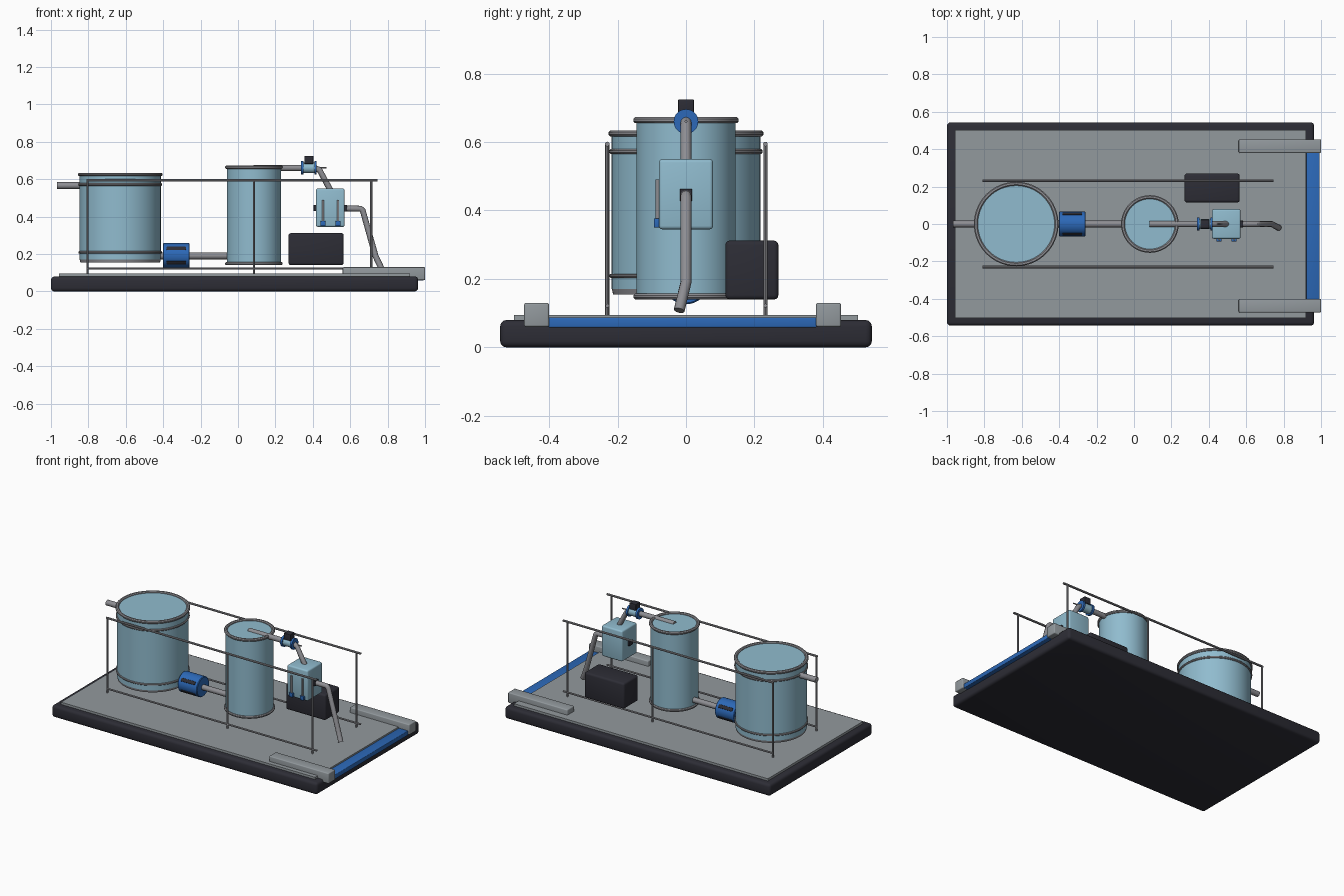
import bpy, bmesh, math
from mathutils import Vector

if "Cube" in bpy.data.objects:
    bpy.data.objects.remove(bpy.data.objects["Cube"])


def material(name, rgb):
    m = bpy.data.materials.new(name)
    m.diffuse_color = (*rgb, 1)
    m.use_nodes = True
    m.node_tree.nodes["Principled BSDF"].inputs["Base Color"].default_value = m.diffuse_color
    return m


DARK = material("charcoal", (0.026, 0.026, 0.036))
GREY = material("steel grey", (0.29, 0.32, 0.34))
PIPE = material("pipe grey", (0.27, 0.27, 0.29))
PALE = material("pale blue", (0.28, 0.50, 0.62))
BLUE = material("strong blue", (0.025, 0.14, 0.48))


def finish(bm, name, mat, smooth=True):
    bmesh.ops.recalc_face_normals(bm, faces=bm.faces)
    me = bpy.data.meshes.new(name)
    bm.to_mesh(me)
    bm.free()
    me.materials.append(mat)
    ob = bpy.data.objects.new(name, me)
    bpy.context.collection.objects.link(ob)
    if smooth:
        bpy.ops.object.select_all(action='DESELECT')
        ob.select_set(True)
        bpy.context.view_layer.objects.active = ob
        bpy.ops.object.shade_smooth_by_angle(angle=math.radians(35))
    return ob


def box(name, x, y, z, mat, bevel=0.0, segments=3):
    """Box from (min, max) ranges with rounded edges."""
    bm = bmesh.new()
    bmesh.ops.create_cube(bm, size=1)
    for v in bm.verts:
        v.co = [r[0] + (c + 0.5) * (r[1] - r[0]) for c, r in zip(v.co, (x, y, z))]
    if bevel:
        bmesh.ops.bevel(bm, geom=bm.edges[:], offset=bevel, segments=segments,
                        profile=0.5, affect='EDGES')
    return finish(bm, name, mat)


def lathe(name, profile, centre, mat, axis='Z', steps=64, closed=False):
    """Revolve (radius, height) points around an axis through centre."""
    bm = bmesh.new()
    rings = []
    for i in range(steps):
        a = 2 * math.pi * i / steps
        ring = []
        for r, h in profile:
            p = Vector((r * math.cos(a), r * math.sin(a), h))
            if axis == 'X':
                p = Vector((p.z, p.x, p.y))
            ring.append(bm.verts.new(p + Vector(centre)))
        rings.append(ring)
    n = len(profile)
    for i in range(steps):
        a, b = rings[i], rings[(i + 1) % steps]
        for j in range(n if closed else n - 1):
            k = (j + 1) % n
            bm.faces.new((a[j], b[j], b[k], a[k]))
    if not closed:
        bm.faces.new([r[0] for r in rings])
        bm.faces.new([r[-1] for r in rings])
    return finish(bm, name, mat)


def hoop(name, inner, outer, z0, z1, centre, mat=PIPE):
    """Rounded flat ring around a tank."""
    c = min(z1 - z0, outer - inner) * 0.3
    lathe(name, [(inner, z0), (outer - c, z0), (outer, z0 + c), (outer, z1 - c),
                 (outer - c, z1), (inner + c, z1), (inner, z1 - c)],
          centre, mat, closed=True)


def tube(name, points, radius, mat=PIPE, resolution=4):
    """Round pipe through the points, converted to mesh."""
    cu = bpy.data.curves.new(name, 'CURVE')
    cu.dimensions = '3D'
    cu.bevel_depth = radius
    cu.bevel_resolution = resolution
    cu.use_fill_caps = True
    sp = cu.splines.new('POLY')
    sp.points.add(len(points) - 1)
    for q, p in zip(sp.points, points):
        q.co = (*p, 1)
    tmp = bpy.data.objects.new(name, cu)
    bpy.context.collection.objects.link(tmp)
    bpy.context.view_layer.update()
    me = bpy.data.meshes.new_from_object(tmp)
    bpy.data.objects.remove(tmp)
    bm = bmesh.new()
    bm.from_mesh(me)
    bpy.data.meshes.remove(me)
    return finish(bm, name, mat)


# Skid base and deck
box("base", (-1, 0.963), (-0.543, 0.543), (0, 0.08), DARK, 0.018)
box("deck", (-0.957, 0.92), (-0.502, 0.502), (0.07, 0.095), GREY)

# Tow beams and cross bar at the right end
for side, y in (("front", (-0.473, -0.4)), ("back", (0.38, 0.453))):
    box(side + "_beam", (0.56, 1.0), y, (0.06, 0.13), GREY, 0.006)
box("cross_bar", (0.922, 0.992), (-0.402, 0.382), (0.058, 0.088), BLUE, 0.004)

# Wide tank with hoops
c1 = (-0.63, 0, 0)
lathe("wide_tank", [(0.217, 0.17), (0.217, 0.625)], c1, PALE)
hoop("wide_tank_rim", 0.205, 0.226, 0.616, 0.634, c1)
hoop("wide_tank_upper_hoop", 0.21, 0.224, 0.565, 0.579, c1)
hoop("wide_tank_lower_hoop", 0.21, 0.224, 0.203, 0.215, c1)
lathe("wide_tank_foot", [(0.213, 0.155), (0.217, 0.172)], c1, PIPE)

# Tall tank
c2 = (0.085, 0, 0)
lathe("tall_tank", [(0.145, 0.145), (0.145, 0.663)], c2, PALE)
hoop("tall_tank_rim", 0.134, 0.154, 0.655, 0.673, c2)
hoop("tall_tank_foot", 0.134, 0.154, 0.14, 0.157, c2)

# Pipes between the tanks
tube("inlet_pipe", [(-0.967, 0, 0.566), (-0.8, 0, 0.566)], 0.018)
tube("transfer_pipe", [(-0.43, 0, 0.19), (-0.04, 0, 0.19)], 0.018)
tube("outlet_pipe", [(0.083, 0, 0.66), (0.36, 0, 0.66)], 0.017)

# Pump drum with slots
lathe("pump", [(0.062, -0.072), (0.066, -0.068), (0.066, 0.068), (0.062, 0.072)],
      (-0.33, 0, 0.192), BLUE, 'X', 32)
for i, deg in enumerate((35, 145, 215, 325)):
    a = math.radians(deg)
    slot = box("pump_slot_%d" % i, (-0.052, 0.052), (-0.011, 0.011), (-0.004, 0.004),
               DARK, 0.003, 2)
    slot.location = (-0.33, 0.065 * math.cos(a), 0.192 + 0.065 * math.sin(a))
    slot.rotation_euler = (a - math.pi / 2, 0, 0)

# Valve with actuator
lathe("valve_body", [(0.028, 0.345), (0.028, 0.415)], (0, 0, 0.66), PALE, 'X', 32)
for i, x in enumerate((0.337, 0.408)):
    lathe("valve_flange_%d" % i, [(0.036, x), (0.036, x + 0.013)], (0, 0, 0.66), BLUE, 'X', 32)
box("valve_actuator", (0.355, 0.403), (-0.023, 0.023), (0.682, 0.725), DARK, 0.003)
tube("valve_stem", [(0.40, 0, 0.66), (0.472, 0, 0.66)], 0.004)
tube("drop_pipe", [(0.41, 0, 0.66), (0.435, 0, 0.65), (0.495, 0, 0.54)], 0.016)

# Filter box with side ports and two gauges
box("filter_box", (0.417, 0.57), (-0.079, 0.079), (0.345, 0.55), PALE, 0.01)
box("filter_port_left", (0.404, 0.42), (-0.017, 0.017), (0.43, 0.462), DARK, 0.003)
box("filter_port_right", (0.567, 0.583), (-0.018, 0.018), (0.427, 0.463), DARK, 0.003)
for i, x in enumerate((0.455, 0.535)):
    tube("gauge_%d" % i, [(x, -0.083, 0.37), (x, -0.083, 0.49)], 0.006)
    box("gauge_cap_%d" % i, (x - 0.014, x + 0.014), (-0.094, -0.076), (0.35, 0.377), BLUE, 0.003)

# Discharge hose bending down to the deck
tube("discharge_pipe", [(0.575, 0, 0.443), (0.655, 0, 0.443), (0.667, 0, 0.432),
                        (0.735, 0, 0.19), (0.774, -0.02, 0.108)], 0.016)

# Control cabinet
box("control_cabinet", (0.27, 0.565), (0.115, 0.27), (0.14, 0.312), DARK, 0.013)

# Hand rails on both sides
for side, y in (("front", -0.23), ("back", 0.232)):
    tube(side + "_top_rail", [(-0.81, y, 0.594), (0.745, y, 0.594)], 0.007, resolution=2)
    tube(side + "_low_rail", [(-0.805, y, 0.122), (0.745, y, 0.122)], 0.006, resolution=2)
    for i, x in enumerate((-0.805, 0.085, 0.713)):
        tube("%s_post_%d" % (side, i), [(x, y, 0.093), (x, y, 0.594)], 0.006, resolution=2)
